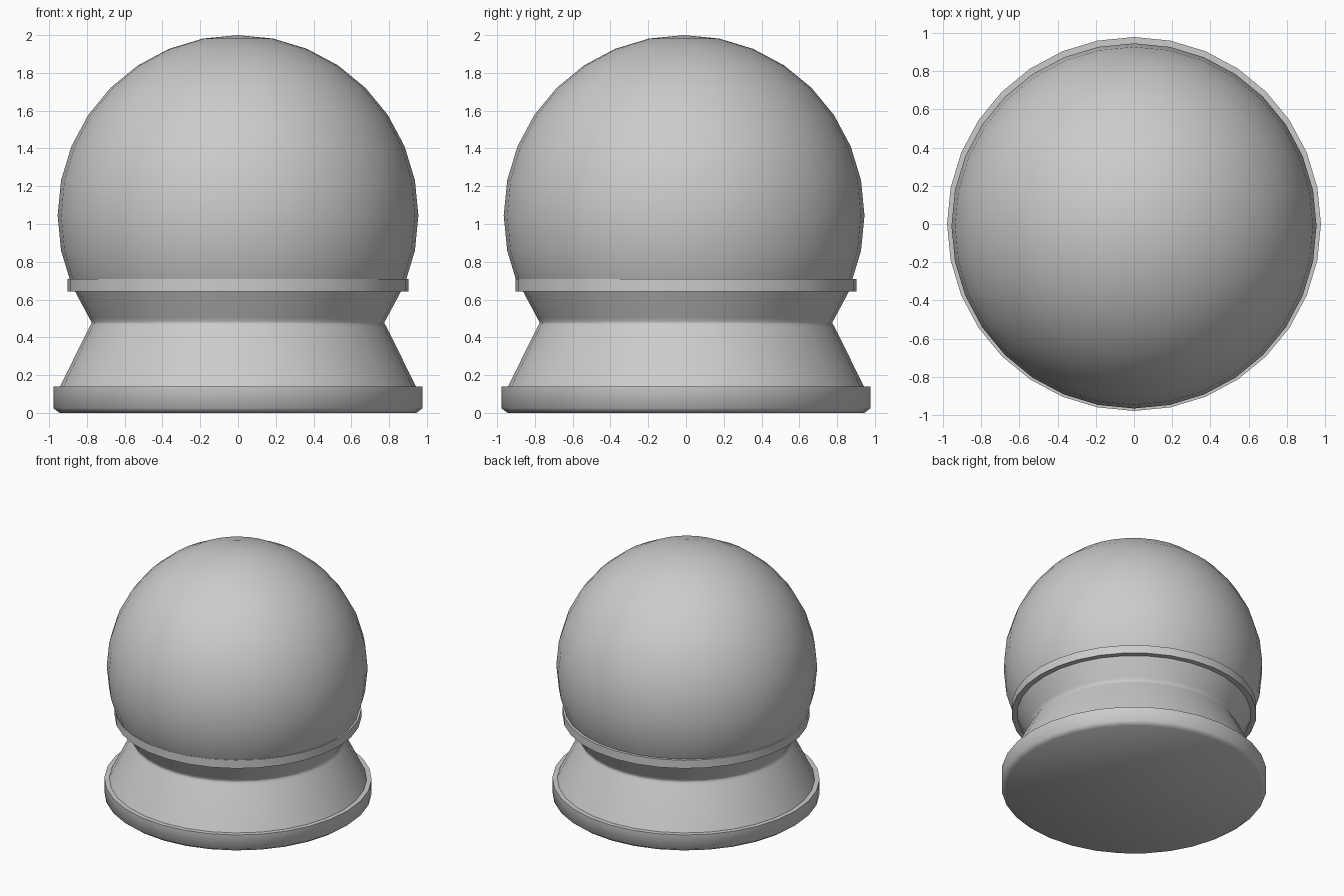
import bpy, bmesh, math

if "Cube" in bpy.data.objects:
    bpy.data.objects.remove(bpy.data.objects["Cube"])

SEGMENTS = 32


def smooth(obj, degrees):
    bpy.ops.object.select_all(action='DESELECT')
    obj.select_set(True)
    bpy.context.view_layer.objects.active = obj
    bpy.ops.object.shade_smooth_by_angle(angle=math.radians(degrees))


def lathe(name, profile, closed=False):
    """Revolve an (r, z) profile around z; open profiles get end caps."""
    bm = bmesh.new()
    rings = []
    for r, z in profile:
        rings.append([bm.verts.new((r * math.cos(2 * math.pi * i / SEGMENTS),
                                    r * math.sin(2 * math.pi * i / SEGMENTS), z))
                      for i in range(SEGMENTS)])
    pairs = list(zip(rings, rings[1:]))
    if closed:
        pairs.append((rings[-1], rings[0]))
    else:
        bm.faces.new(rings[0][::-1])
        bm.faces.new(rings[-1])
    for a, b in pairs:
        for i in range(SEGMENTS):
            j = (i + 1) % SEGMENTS
            bm.faces.new((a[i], a[j], b[j], b[i]))
    bmesh.ops.recalc_face_normals(bm, faces=bm.faces)
    mesh = bpy.data.meshes.new(name)
    bm.to_mesh(mesh)
    bm.free()
    obj = bpy.data.objects.new(name, mesh)
    bpy.context.collection.objects.link(obj)
    smooth(obj, 58)
    return obj


# Pedestal: chamfered foot, tapered skirt, waist and flared cup
lathe("pedestal", [(0.945, 0), (0.978, 0.025), (0.978, 0.14), (0.942, 0.14),
                   (0.785, 0.458), (0.776, 0.472), (0.776, 0.482),
                   (0.788, 0.503), (0.862, 0.642)])

# Collar ring between cup and globe
lathe("collar", [(0.84, 0.642), (0.903, 0.642), (0.903, 0.708), (0.84, 0.708)], closed=True)

# Globe, trimmed where it is hidden inside the pedestal
bpy.ops.mesh.primitive_uv_sphere_add(segments=SEGMENTS, ring_count=16, radius=0.955,
                                     location=(0, -0.01, 1.045))
globe = bpy.context.object
globe.name = "globe"
bm = bmesh.new()
bm.from_mesh(globe.data)
bmesh.ops.bisect_plane(bm, geom=bm.verts[:] + bm.edges[:] + bm.faces[:],
                       plane_co=(0, 0, -0.37), plane_no=(0, 0, -1), clear_outer=True)
bm.to_mesh(globe.data)
bm.free()
smooth(globe, 40)
